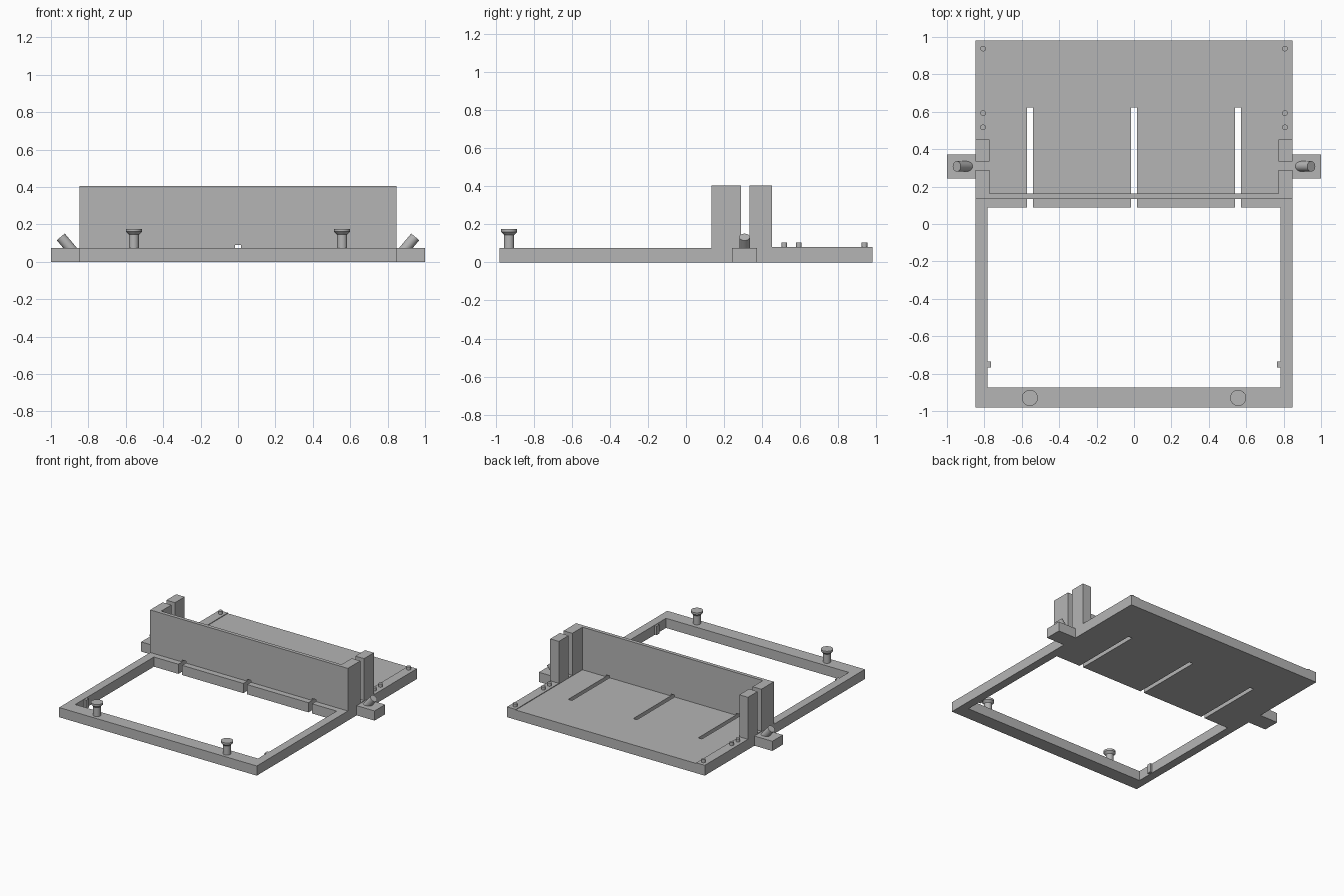
import bpy, bmesh, math
from mathutils import Vector

cube = bpy.data.objects.get("Cube")
if cube:
    bpy.data.objects.remove(cube, do_unlink=True)

grey = bpy.data.materials.new("plain_grey")
grey.use_nodes = True
COLOUR = (0.46, 0.46, 0.46, 1)
grey.diffuse_color = COLOUR
grey.node_tree.nodes["Principled BSDF"].inputs["Base Color"].default_value = COLOUR

W, L, H = 0.847, 0.98, 0.075      # half width, half length, base thickness
IN_X, IN_Y0, IN_Y1 = 0.783, -0.874, 0.089   # frame opening
POST_X = 0.773                    # inner face of the posts
WALL_Y0, WALL_Y1, TOP = 0.135, 0.163, 0.405
SLOTS, SLOT_W = (-0.557, 0, 0.557), 0.016
SIDES = ((1, "left"), (-1, "right"))


def finish(name, bm, smooth=False):
    bmesh.ops.recalc_face_normals(bm, faces=bm.faces)
    mesh = bpy.data.meshes.new(name)
    bm.to_mesh(mesh)
    bm.free()
    mesh.materials.append(grey)
    obj = bpy.data.objects.new(name, mesh)
    bpy.context.collection.objects.link(obj)
    if smooth:
        bpy.ops.object.select_all(action="DESELECT")
        obj.select_set(True)
        bpy.context.view_layer.objects.active = obj
        bpy.ops.object.shade_smooth_by_angle(angle=math.radians(30))
    return obj


def prism(name, loops, place, normal, depth):
    """Fill closed 2D loops (the first outer, the rest holes) and extrude them."""
    bm = bmesh.new()
    for loop in loops:
        vs = [bm.verts.new(place(u, v)) for u, v in loop]
        for a, b in zip(vs, vs[1:] + vs[:1]):
            bm.edges.new((a, b))
    bmesh.ops.triangle_fill(bm, edges=bm.edges[:], use_beauty=True, normal=normal)
    out = bmesh.ops.extrude_face_region(bm, geom=bm.faces[:], use_keep_orig=True)
    moved = [g for g in out["geom"] if isinstance(g, bmesh.types.BMVert)]
    bmesh.ops.translate(bm, verts=moved, vec=Vector(normal) * depth)
    return finish(name, bm)


def box(name, x, y, z):
    bm = bmesh.new()
    bmesh.ops.create_cube(bm, size=1)
    for v in bm.verts:
        v.co = [(lo + hi) / 2 + c * (hi - lo) for c, (lo, hi) in zip(v.co, (x, y, z))]
    return finish(name, bm)


def mirrored_box(name, x, y, z):
    for s, side in SIDES:
        box(f"{side}_{name}", sorted((s * x[0], s * x[1])), y, z)


def lathe(name, profile, location, direction=(0, 0, 1), sides=24):
    """Turn a (radius, height) profile about an axis, with closed ends."""
    bm = bmesh.new()
    rot = Vector((0, 0, 1)).rotation_difference(Vector(direction))
    rings = []
    for r, h in profile:
        angles = [2 * math.pi * i / sides for i in range(sides)]
        rings.append([bm.verts.new(Vector(location) + rot @ Vector(
            (r * math.cos(a), r * math.sin(a), h))) for a in angles])
    for a, b in zip(rings, rings[1:]):
        for i in range(sides):
            j = (i + 1) % sides
            bm.faces.new((a[i], a[j], b[j], b[i]))
    bm.faces.new(rings[0])
    bm.faces.new(rings[-1])
    return finish(name, bm, smooth=True)


def notched_edge(base, tip):
    """Points along an edge from -x to +x, with a notch at each slot."""
    pts = []
    for x in SLOTS:
        pts += [(x - SLOT_W, base), (x - SLOT_W, tip), (x + SLOT_W, tip), (x + SLOT_W, base)]
    return pts


# Base: rear plate and front frame, slots opening into the frame hole
outer = [(-W, -L), (W, -L), (W, L), (-W, L)]
hole = [(IN_X, IN_Y0), (-IN_X, IN_Y0), (-IN_X, IN_Y1)]
hole += notched_edge(IN_Y1, 0.623) + [(IN_X, IN_Y1)]
prism("base_frame", [outer, hole], lambda u, v: (u, v, 0), (0, 0, 1), H)

# Upright wall with small notches over the slots
wall = [(-W, H)] + notched_edge(H, 0.09) + [(W, H), (W, TOP), (-W, TOP)]
prism("upright_wall", [wall], lambda u, v: (u, WALL_Y0, v), (0, 1, 0), WALL_Y1 - WALL_Y0)

# Wall returns, rear posts and raised side strips
mirrored_box("wall_return", (POST_X, W), (WALL_Y1, 0.288), (H, TOP))
mirrored_box("rear_post", (POST_X, W), (0.333, 0.452), (H, TOP))
mirrored_box("gap_strip", (POST_X, W), (0.288, 0.333), (H, 0.08))
mirrored_box("side_strip", (POST_X, W), (0.452, L), (H, 0.08))

# Side tabs and inner clips
mirrored_box("side_tab", (W, 1.0), (0.243, 0.372), (0, H))
mirrored_box("inner_clip", (0.765, IN_X), (-0.766, -0.734), (0.003, 0.072))

for s, side in SIDES:
    # Slanted peg on each tab
    lathe(f"{side}_slanted_peg", [(0.028, 0), (0.028, 0.11)],
          (s * 0.877, 0.308, 0.049), (s * 0.643, 0, 0.766))
    # Flared knob on the front bar
    lathe(f"{side}_knob", [(0.027, 0), (0.027, 0.07), (0.043, 0.086), (0.043, 0.101)],
          (s * 0.557, -0.93, H))
    # Locating pins
    for i, y in enumerate((0.517, 0.593, 0.938)):
        lathe(f"{side}_pin_{i + 1}", [(0.015, 0), (0.015, 0.027)], (s * 0.807, y, 0.077))
